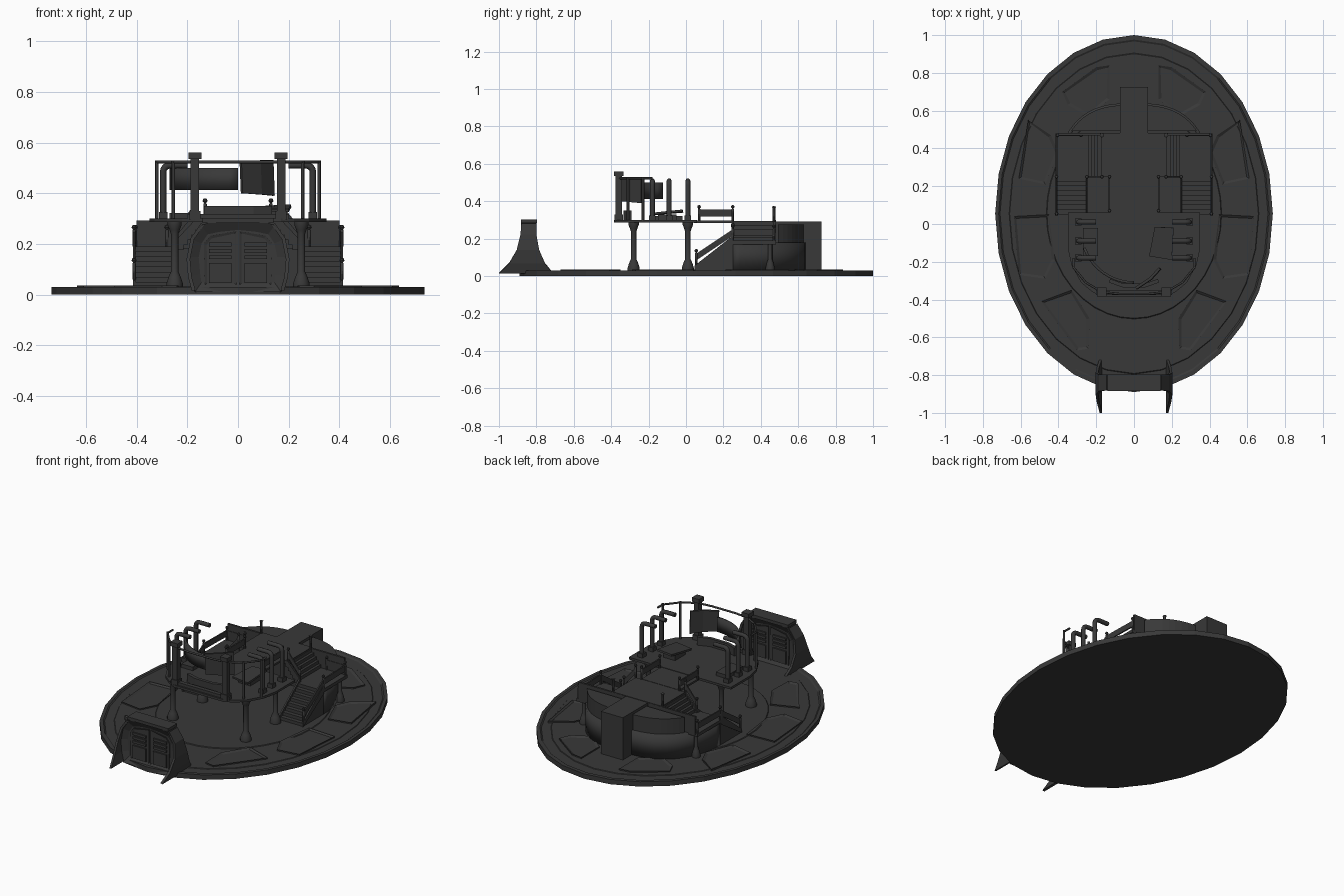
import bpy, bmesh
from math import sin, cos, pi, radians
from mathutils import Vector

if "Cube" in bpy.data.objects:
    bpy.data.objects.remove(bpy.data.objects["Cube"])

SHADE = 0.04
mat = bpy.data.materials.new("charcoal grey")
mat.use_nodes = True
mat.diffuse_color = (SHADE, SHADE, SHADE, 1)
mat.node_tree.nodes["Principled BSDF"].inputs["Base Color"].default_value = (SHADE, SHADE, SHADE, 1)


def finish(name, bm, smooth=False):
    bmesh.ops.remove_doubles(bm, verts=bm.verts, dist=1e-5)
    bmesh.ops.recalc_face_normals(bm, faces=bm.faces)
    me = bpy.data.meshes.new(name)
    bm.to_mesh(me)
    bm.free()
    me.materials.append(mat)
    ob = bpy.data.objects.new(name, me)
    bpy.context.collection.objects.link(ob)
    if smooth:
        bpy.ops.object.select_all(action='DESELECT')
        ob.select_set(True)
        bpy.context.view_layer.objects.active = ob
        bpy.ops.object.shade_smooth_by_angle(angle=radians(40))
    return ob


def slab(name, pts, w0, w1, rim=0, sink=0, upright=False):
    """Extruded outline, optionally with a rimmed recess in its end face."""
    place = (lambda u, v, w: (u, w, v)) if upright else (lambda u, v, w: (u, v, w))
    bm = bmesh.new()
    low = [bm.verts.new(place(u, v, w0)) for u, v in pts]
    top = [bm.verts.new(place(u, v, w1)) for u, v in pts]
    bm.faces.new(low)
    cap = bm.faces.new(top)
    for i in range(len(pts)):
        j = (i + 1) % len(pts)
        bm.faces.new((low[i], low[j], top[j], top[i]))
    bmesh.ops.recalc_face_normals(bm, faces=bm.faces)
    if rim:
        bmesh.ops.inset_region(bm, faces=[cap], thickness=rim)
        cap.normal_update()
        bmesh.ops.translate(bm, verts=cap.verts, vec=-sink * cap.normal)
    return finish(name, bm)


def box(name, x, y, z):
    x, y = sorted(x), sorted(y)
    return slab(name, [(x[0], y[0]), (x[1], y[0]), (x[1], y[1]), (x[0], y[1])], z[0], z[1])


def lathe(name, profile, loc=(0, 0, 0), n=12, sx=1, sy=1, smooth=True):
    bm = bmesh.new()
    rings = [[bm.verts.new((loc[0] + r * sx * cos(2 * pi * i / n),
                            loc[1] + r * sy * sin(2 * pi * i / n), loc[2] + z))
              for i in range(n)] for r, z in profile]
    for a, b in zip(rings, rings[1:]):
        for i in range(n):
            bm.faces.new((a[i], a[i - 1], b[i - 1], b[i]))
    return finish(name, bm, smooth)


def sheet(name, a, b, t, smooth=False):
    """Thin plate stretched between two polylines."""
    bm = bmesh.new()
    va, vb = [bm.verts.new(p) for p in a], [bm.verts.new(p) for p in b]
    for i in range(len(a) - 1):
        bm.faces.new((va[i], va[i + 1], vb[i + 1], vb[i]))
    ob = finish(name, bm, smooth)
    mod = ob.modifiers.new("thickness", 'SOLIDIFY')
    mod.thickness, mod.offset = t, 0
    return ob


def wall(name, path, z0, z1, t, smooth=False):
    return sheet(name, [(*p[:2], z0) for p in path], [(*p[:2], z1) for p in path], t, smooth)


def tube(name, pts, r):
    cu = bpy.data.curves.new(name, 'CURVE')
    cu.dimensions, cu.bevel_depth, cu.bevel_resolution, cu.use_fill_caps = '3D', r, 2, True
    sp = cu.splines.new('POLY')
    sp.points.add(len(pts) - 1)
    for p, co in zip(sp.points, pts):
        p.co = (*co, 1)
    cu.materials.append(mat)
    ob = bpy.data.objects.new(name, cu)
    bpy.context.collection.objects.link(ob)


def railing(p, q):
    """Two knobbed posts with a solid band between them."""
    up = Vector((0, 0, 1))
    p, q = Vector(p), Vector(q)
    for v in (p, q):
        lathe("rail_post", [(0, 0), (.007, 0), (.007, .062), (.004, .066), (.01, .074), (.007, .083), (0, .085)], v, 8)
    sheet("rail_band", [p + up * .024, q + up * .024], [p + up * .06, q + up * .06], .008)


# Oval base with kerb, path and plaza
C = .055
lathe("base_slab", [(0, 0), (1, 0), (1, .03), (.975, .03), (.965, .024), (0, .024)],
      (0, C, 0), 28, .735, .945, False)
lathe("garden_ring", [(0, .02), (1, .02), (.99, .027), (0, .027)], (0, C, 0), 28, .665, .855, False)
lathe("plaza", [(0, .02), (1, .02), (.98, .031), (0, .031)], (0, C, 0), 40, .47, .565, False)

# Garden beds, mirrored
beds = [
    [(.13, .84), (.2, .83), (.38, .7), (.35, .63), (.24, .57), (.13, .66)],
    [(.56, .55), (.61, .24), (.47, .21), (.4, .38), (.44, .47)],
    [(.635, .04), (.45, .05), (.42, -.19), (.47, -.29), (.61, -.27)],
    [(.49, -.41), (.33, -.35), (.235, -.5), (.24, -.66), (.3, -.67)]]
for s in (1, -1):
    for bed in beds:
        slab("garden_bed", [(s * x, y) for x, y in bed], .02, .035, .018, .009)

# Entrance gate: arched halves with recessed doors and flared side fins
side = [(.17, .01), (.193, .07), (.2, .15), (.185, .22), (.145, .275), (.08, .292)]
arch = side + [(0, .3)] + [(-x, z) for x, z in reversed(side)]
for d in (-1, 1):
    slab("gate_arch", arch, -.84, -.84 + d * .042, .045, .025, True)
    yd = (-.84 + d * .017, -.84 + d * .028)
    for s in (1, -1):
        slab("gate_door", [(s * .006, .03), (s * .13, .03), (s * .135, .2), (s * .11, .232), (s * .006, .25)],
             -.84, yd[0] + d * .006, .012, .004, True)
        for z0, z1 in ((.045, .125), (.14, .155), (.165, .18), (.19, .205)):
            box("door_panel", (s * .025, s * .115), yd, (z0, z1))
for s in (1, -1):
    rows = [(-1, -.71, .015, .175), (-.945, -.755, .07, .19), (-.905, -.785, .14, .196),
            (-.885, -.8, .22, .18), (-.88, -.8, .278, .14)]
    sheet("gate_fin", [(s * x, y, z) for y, _, z, x in rows], [(s * x, y, z) for _, y, z, x in rows], .014)
box("gate_cap", (-.14, .14), (-.883, -.797), (.283, .302))

# Back building: curved wall, rear block and upper landing
curve = [(.4 * (abs(cos(t)) ** .7) * (1 if cos(t) > 0 else -1), .25 + .38 * sin(t))
         for t in (pi * i / 32 for i in range(33))]
wall("curved_wall", curve, .03, .18, .02, True)
slab("rear_bay", [p for p in curve if p[1] >= .465], .03, .275)
box("rear_block", (-.075, .075), (.46, .725), (.03, .292))
box("upper_landing", (-.17, .17), (.25, .48), (.275, .295))
box("landing_bridge", (-.13, .13), (.04, .25), (.285, .297))
wall("inner_back_wall", [(-.4, .475), (.4, .475)], .18, .292, .012)

# Staircases, mirrored
STEPS = 8
for s in (1, -1):
    for i in range(STEPS):
        y = .05 + .025 * i
        box("lower_step", (s * .25, s * .41), (y, y + .025), (.03, .05 + .02 * i))
    box("side_landing", (s * .24, s * .415), (.25, .48), (.17, .19))
    for i in range(5):
        x = .24 - .016 * i
        box("upper_step", (s * x, s * (x - .024)), (.25, .475), (.175 + .02 * i, .21 + .02 * i))
    for y in (.25, .475):
        sheet("upper_stringer", [(s * .25, y, .175), (s * .165, y, .265)],
              [(s * .25, y, .21), (s * .165, y, .3)], .01)
    for x in (.25, .41):
        sheet("lower_stringer", [(s * x, .045, .03), (s * x, .25, .16)],
              [(s * x, .045, .055), (s * x, .25, .215)], .01)
    railing((s * .41, .055, .06), (s * .41, .25, .19))
    railing((s * .41, .25, .19), (s * .405, .47, .19))
    railing((s * .405, .47, .19), (s * .28, .47, .19))
    railing((s * .25, .25, .2), (s * .17, .25, .295))
    railing((s * .13, .07, .295), (s * .13, .25, .295))
    lathe("rear_post", [(.008, 0), (.008, .075), (.012, .08), (0, .085)], (s * .17, .47, .29), 8)

# Bandstand deck on columns
half = [(.35, .06), (.35, -.13), (.33, -.22), (.28, -.31), (.22, -.36), (.17, -.385)]
slab("bandstand_deck", half + [(-x, y) for x, y in reversed(half)], .286, .3)
column = [(0, .03), (.032, .03), (.032, .045), (.024, .07), (.015, .09), (.015, .24), (.02, .255), (.028, .275), (.028, .287)]
for s in (1, -1):
    for x, y in ((.25, -.28), (.25, .01), (.385, .45)):
        low = y > .4
        lathe("column", [(r * (.75 if low else 1), min(z, .172) if low else z) for r, z in column], (s * x, y, 0))

# Pylons, hooked pipes and overhead frame
for s in (1, -1):
    x = s * .17
    box("pylon", (x - .017, x + .017), (-.377, -.343), (.29, .535))
    box("pylon_foot", (x - .022, x + .022), (-.382, -.338), (.295, .33))
    box("pylon_cap", (x - .025, x + .025), (-.385, -.335), (.535, .56))
    for y in (-.18, -.09, .01):
        bend = [(s * (.27 + .025 * cos(t)), y, .485 + .025 * sin(t)) for t in (pi / 8 * i for i in range(5))]
        tube("hooked_pipe", [(s * .295, y, .3)] + bend + [(s * .2, y, .51)], .013)
        box("pipe_foot", (s * .278, s * .312), (y - .018, y + .018), (.298, .325))
    for px, py in ((.32, -.23), (.255, -.31)):
        tube("frame_pole", [(s * px, py, .3), (s * px, py, .53)], .007)
    tube("frame_rail", [(s * .32, -.18, .523), (s * .32, -.23, .523), (s * .255, -.31, .523), (s * .17, -.36, .523)], .006)
tube("frame_crossbar", [(-.17, -.36, .523), (-.08, -.37, .523), (.08, -.37, .523), (.17, -.36, .523)], .006)
box("front_sill", (-.2, .2), (-.375, -.35), (.298, .318))

# Curved banners and stage furniture
arc = [(.28 * cos(t), -.03 + .28 * sin(t)) for t in (radians(200 + 70 * i / 10) for i in range(11))]
wall("curved_banner", arc, .412, .5, .014, True)
sheet("tilted_banner", [(.015, -.34, .4), (.09, -.29, .395), (.14, -.235, .39)],
      [(.01, -.34, .525), (.085, -.29, .53), (.135, -.235, .53)], .014)
wall("stage_counter", [(-.13, -.3), (-.06, -.325), (.06, -.325), (.13, -.3)], .3, .35, .02)
box("side_bench", (-.27, -.19), (-.17, -.02), (.3, .322))
box("keyboard_stand", (.11, .19), (-.15, -.05), (.3, .33))
sheet("keyboard_top", [(.08, -.17, .332), (.11, -.015, .345)], [(.2, -.19, .332), (.21, -.02, .35)], .012)
